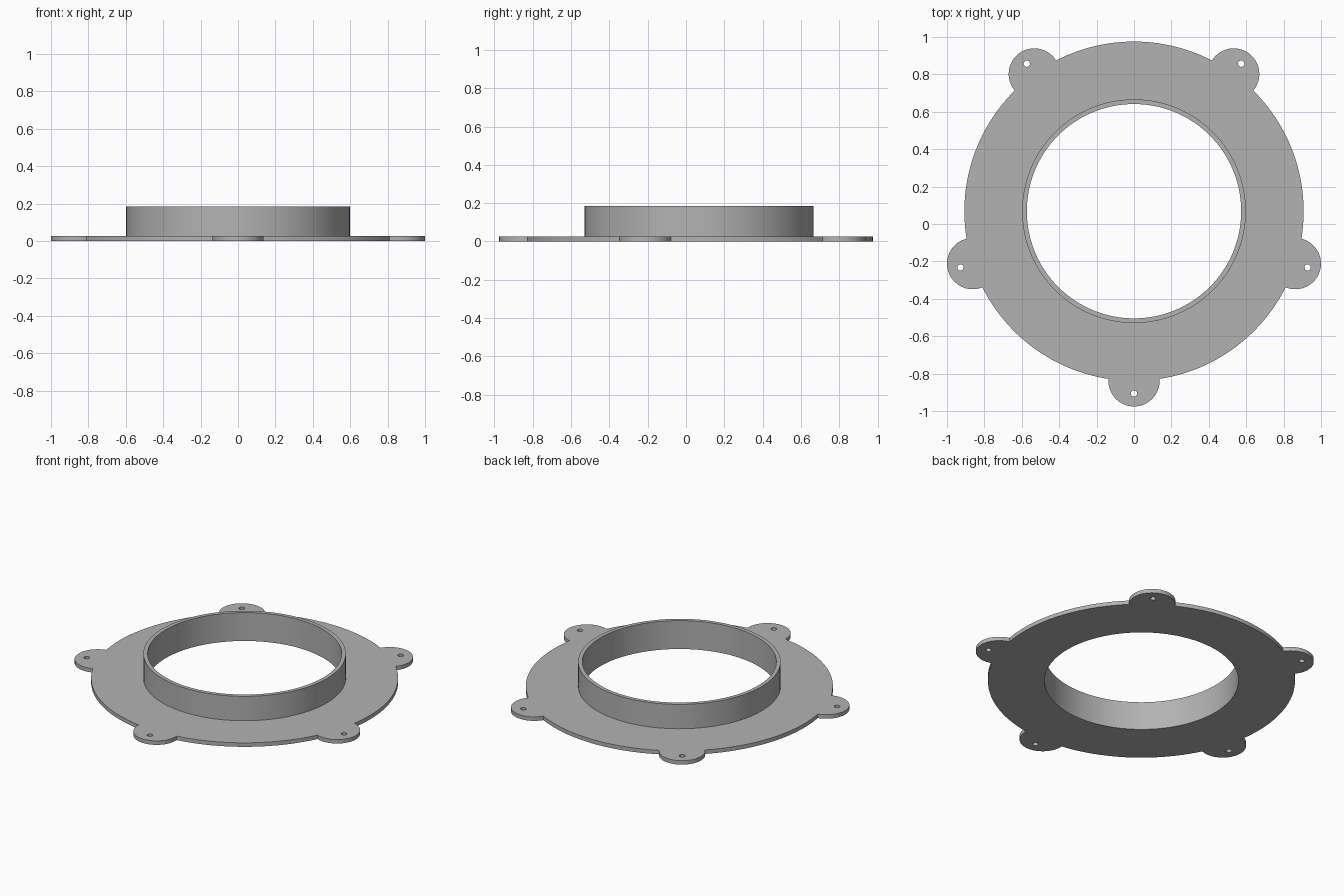
import bpy, bmesh
from math import pi, sin, cos, asin, acos, radians

cube = bpy.data.objects.get("Cube")
if cube:
    bpy.data.objects.remove(cube, do_unlink=True)

CENTRE_Y = 0.0685
DISC_R, TAB_R, HOLE_R, HOLE_DIST = 0.907, 0.137, 0.017, 0.975
BORE_R, COLLAR_R = 0.573, 0.598
PLATE_H, TOTAL_H = 0.026, 0.185
TAB_ANGLES = [radians(-90 + 72 * i) for i in range(5)]

grey = bpy.data.materials.new("light grey")
grey.use_nodes = True
grey.diffuse_color = (0.45, 0.45, 0.45, 1)
grey.node_tree.nodes["Principled BSDF"].inputs["Base Color"].default_value = grey.diffuse_color


def arc(cx, cy, r, start, end, steps):
    """Points along an arc, without the end point."""
    return [(cx + r * cos(start + (end - start) * i / steps),
             cy + r * sin(start + (end - start) * i / steps)) for i in range(steps)]


def finish(name, bm):
    """Weld, orient, shade and place a part."""
    bmesh.ops.remove_doubles(bm, verts=bm.verts, dist=1e-5)
    bmesh.ops.recalc_face_normals(bm, faces=bm.faces)
    mesh = bpy.data.meshes.new(name)
    bm.to_mesh(mesh)
    bm.free()
    mesh.materials.append(grey)
    obj = bpy.data.objects.new(name, mesh)
    obj.location.y = CENTRE_Y
    bpy.context.collection.objects.link(obj)
    bpy.ops.object.select_all(action='DESELECT')
    obj.select_set(True)
    bpy.context.view_layer.objects.active = obj
    bpy.ops.object.shade_smooth_by_angle(angle=radians(30))


# Flange outline: round tabs centred on the rim, joined by rim arcs
rim_half = 2 * asin(TAB_R / (2 * DISC_R))
tab_half = pi - acos(TAB_R / (2 * DISC_R))
outline = []
for a in TAB_ANGLES:
    outline += arc(DISC_R * cos(a), DISC_R * sin(a), TAB_R, a - tab_half, a + tab_half, 32)
    outline += arc(0, 0, DISC_R, a + rim_half, a + 2 * pi / 5 - rim_half, 28)

# Bore and screw holes
loops = [outline, arc(0, 0, BORE_R, 0, 2 * pi, 128)]
for a in TAB_ANGLES:
    loops.append(arc(HOLE_DIST * cos(a), HOLE_DIST * sin(a), HOLE_R, 0, 2 * pi, 24))

# Flange plate: filled flat curve with thickness
curve = bpy.data.curves.new("flange_outline", 'CURVE')
curve.dimensions = '2D'
curve.fill_mode = 'BOTH'
curve.extrude = PLATE_H / 2
for loop in loops:
    spline = curve.splines.new('POLY')
    spline.points.add(len(loop) - 1)
    for point, (x, y) in zip(spline.points, loop):
        point.co = (x, y, 0, 1)
    spline.use_cyclic_u = True
helper = bpy.data.objects.new("flange_outline", curve)
bpy.context.collection.objects.link(helper)
bpy.context.view_layer.update()
filled = bpy.data.meshes.new_from_object(
    helper.evaluated_get(bpy.context.evaluated_depsgraph_get()))
bm = bmesh.new()
bm.from_mesh(filled)
bmesh.ops.translate(bm, verts=bm.verts, vec=(0, 0, PLATE_H / 2))
bpy.data.objects.remove(helper, do_unlink=True)
finish("flange_plate", bm)

# Collar: spun wall profile standing on the plate
bm = bmesh.new()
profile = [bm.verts.new(p) for p in ((BORE_R, 0, PLATE_H), (BORE_R, 0, TOTAL_H),
                                     (COLLAR_R, 0, TOTAL_H), (COLLAR_R, 0, PLATE_H))]
edges = [bm.edges.new(pair) for pair in zip(profile, profile[1:])]
bmesh.ops.spin(bm, geom=profile + edges, cent=(0, 0, 0), axis=(0, 0, 1),
               angle=2 * pi, steps=128, use_duplicate=False)
finish("collar", bm)
